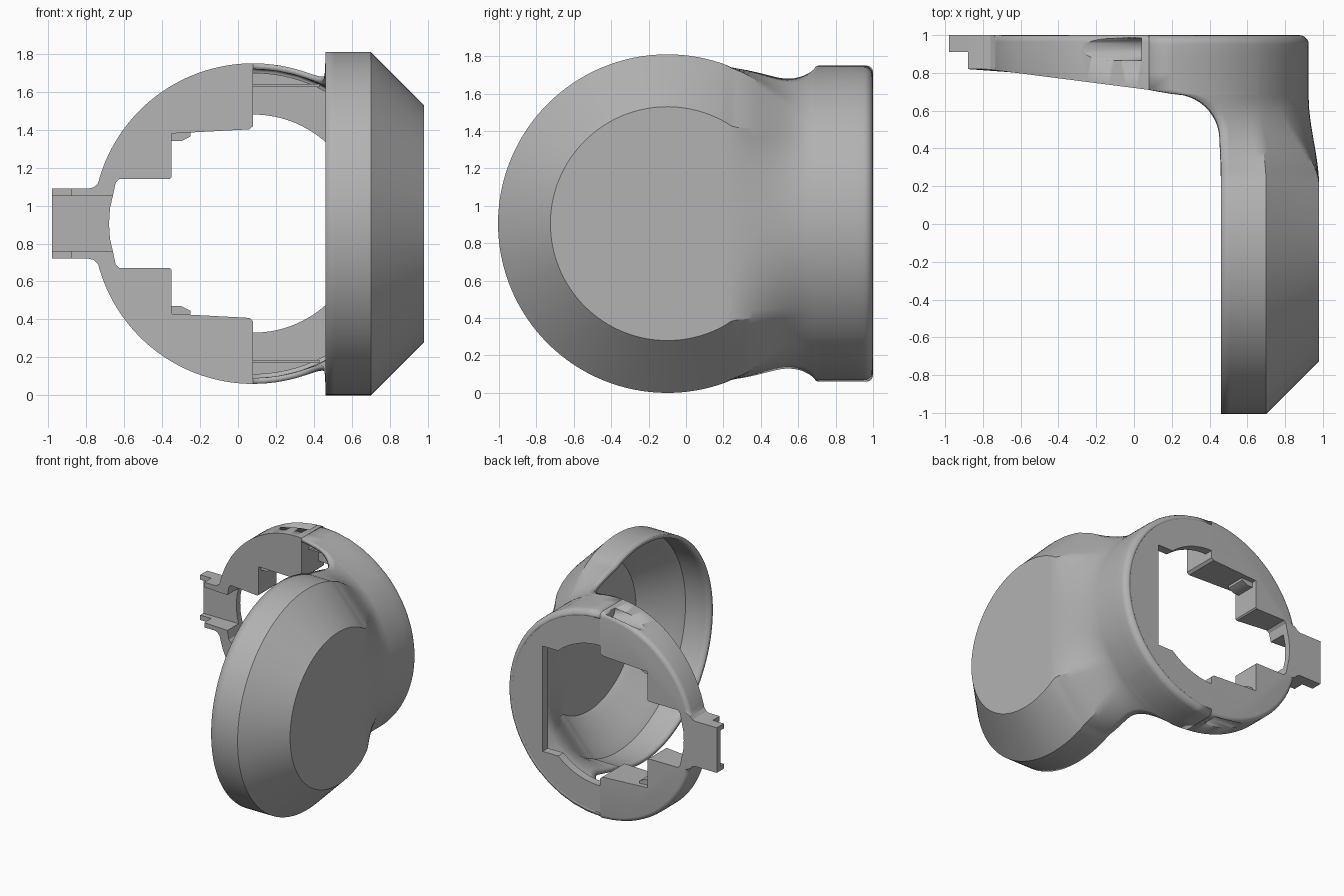
import bpy, bmesh, math
from math import sin, cos, pi, sqrt, acos, radians
from mathutils import Matrix

if "Cube" in bpy.data.objects:
    bpy.data.objects.remove(bpy.data.objects["Cube"])

MID = 0.905          # height of the symmetry plane
CUP_R, CUP_Y = 0.905, -0.10
RING_R, RING_X = 0.845, 0.08

grey = bpy.data.materials.new("plain grey")
grey.use_nodes = True
grey.diffuse_color = (0.45, 0.45, 0.45, 1)
grey.node_tree.nodes["Principled BSDF"].inputs["Base Color"].default_value = (0.45, 0.45, 0.45, 1)


def lerp(a, b, t):
    return a + (b - a) * t


def finish(bm, name, mirror=True):
    """Turn a bmesh into an object centred on the symmetry plane."""
    me = bpy.data.meshes.new(name)
    bm.to_mesh(me)
    bm.free()
    me.materials.append(grey)
    ob = bpy.data.objects.new(name, me)
    ob.location.z = MID
    bpy.context.collection.objects.link(ob)
    bpy.ops.object.select_all(action='DESELECT')
    ob.select_set(True)
    bpy.context.view_layer.objects.active = ob
    bpy.ops.object.shade_smooth_by_angle(angle=radians(28))
    if mirror:
        m = ob.modifiers.new("mirror", 'MIRROR')
        m.use_axis = (False, False, True)
        m.merge_threshold = 0.0005
    return ob


def prism(name, outline, front, back=1.0, round_back=0, mirror=True):
    """Extrude an x-z outline along y; front is a function of x."""
    bm = bmesh.new()
    rear = [bm.verts.new((x, back, z)) for x, z in outline]
    fore = [bm.verts.new((x, front(x), z)) for x, z in outline]
    bm.faces.new(rear)
    bm.faces.new(fore[::-1])
    n = len(outline)
    for i in range(n):
        j = (i + 1) % n
        bm.faces.new((rear[j], rear[i], fore[i], fore[j]))
    bm.faces.remove
    inner = [f for f in bm.faces if all(abs(v.co.z) < 1e-5 for v in f.verts)]
    bmesh.ops.recalc_face_normals(bm, faces=bm.faces[:])
    bmesh.ops.delete(bm, geom=inner, context='FACES_ONLY')
    if round_back:
        def on_rim(v):
            return v.co.y > back - 1e-4 and abs(math.hypot(v.co.x - RING_X, v.co.z) - RING_R) < 1e-4
        edges = [e for e in bm.edges if all(on_rim(v) for v in e.verts)]
        bmesh.ops.bevel(bm, geom=edges, offset=round_back, segments=4,
                        profile=0.5, affect='EDGES')
    return finish(bm, name, mirror)


def box(name, x0, x1, z0, z1, y0, y1=1.0):
    return prism(name, [(x0, z0), (x1, z0), (x1, z1), (x0, z1)], lambda x: y0, y1)


def arc(r, a0, a1, n):
    return [(RING_X + r * cos(lerp(a0, a1, i / n)), r * sin(lerp(a0, a1, i / n)))
            for i in range(n + 1)]


# Cup shell flowing into the ring wall: one grid of matching half sections
NA, NB, NC = 5, 10, 12


def cup_radius(x):
    return CUP_R - max(0, x - 0.70)


def rim_x(y):
    if y <= 0.47:
        return 0.46
    if y < 0.69:
        return 0.20 + 0.26 * sqrt(1 - ((y - 0.47) / 0.22) ** 2)
    return lerp(0.20, RING_X, min(1, (y - 0.69) / 0.02))


def cup_profile(start):
    xs = [lerp(start, 0.70, i / NA) for i in range(NA)]
    xs += [lerp(0.70, 0.98, i / NB) for i in range(NB)]
    pts = [(x, cup_radius(x)) for x in xs]
    return pts + [(0.98, 0.625 * (1 - i / NC)) for i in range(NC + 1)]


def neck_section(y, r):
    start = rim_x(y)
    d = min(y, 0.25) - CUP_Y
    h_face = sqrt(0.625 ** 2 - d * d)
    cup = [(x, sqrt(cup_radius(x) ** 2 - d * d)) for x, _ in cup_profile(start)[:NA + NB]]
    cup += [(0.98, h_face * (1 - i / NC)) for i in range(NC + 1)]
    a0, a1, a2 = acos((start - RING_X) / RING_R), radians(47), radians(34)
    angles = [lerp(a0, a1, i / NA) for i in range(NA)]
    angles += [lerp(a1, a2, i / NB) for i in range(NB)]
    angles += [lerp(a2, 0, i / NC) for i in range(NC + 1)]
    u = min(1, max(0, (y - 0.20) / 0.47))
    t = u * u * (3 - 2 * u)
    return [(lerp(p[0], RING_X + r * cos(a), t), y, lerp(p[1], r * sin(a), t))
            for p, a in zip(cup, angles)]


rows = []
for k in range(33):
    f = pi / 2 * k / 32
    rows.append([(x, CUP_Y - r * cos(f), r * sin(f)) for x, r in cup_profile(0.46)])
levels = [lerp(CUP_Y, 0.47, i / 20) for i in range(1, 21)]
levels += [0.47 + 0.22 * sin(pi / 2 * i / 12) for i in range(1, 13)]
levels += [0.70, 0.71, 0.80, 0.88]
rows += [neck_section(y, RING_R) for y in levels]
for k in range(6):
    a = pi / 2 * k / 5
    rows.append(neck_section(0.95 + 0.05 * sin(a), RING_R - 0.05 + 0.05 * cos(a)))

bm = bmesh.new()
grid = [[bm.verts.new(p) for p in row] for row in rows]
for r0, r1 in zip(grid, grid[1:]):
    for i in range(len(r0) - 1):
        bm.faces.new((r0[i], r0[i + 1], r1[i + 1], r1[i]))
bmesh.ops.remove_doubles(bm, verts=bm.verts[:], dist=0.0003)
bmesh.ops.recalc_face_normals(bm, faces=bm.faces[:])
if max(bm.faces, key=lambda f: f.calc_center_median().x).normal.x < 0:
    bmesh.ops.reverse_faces(bm, faces=bm.faces[:])
shell = finish(bm, "cup_shell")
wall = shell.modifiers.new("wall", 'SOLIDIFY')
wall.thickness = 0.03
wall.offset = -1

# Back plate closing the ring, with a round opening cut straight on one side
chord = sqrt(0.575 ** 2 - 0.38 ** 2)
opening = [(0.60, 0), (0.60, chord)] + arc(0.575, acos(0.38 / 0.575), pi / 2, 14)
prism("back_plate", opening + arc(RING_R - 0.05, pi / 2, 0, 32), lambda x: 0.93)


# Thick tapered half ring with a stepped opening
def taper(x):
    return min(0.82, 0.71 + (RING_X - x) * 0.128)


end = pi - math.asin(0.215 / RING_R)
outline = arc(RING_R, pi / 2, end, 36)
outline += [(-0.76, 0.192), (-0.785, 0.185), (-0.88, 0.185), (-0.88, 0.145),
            (-0.66, 0.145), (-0.645, 0.215), (-0.625, 0.235), (-0.36, 0.235),
            (-0.35, 0.245), (-0.35, 0.475), (0.06, 0.497), (RING_X, 0.515)]
half_ring = prism("half_ring", outline, taper, round_back=0.035)

# Scooped grooves running into the screw seats
bm = bmesh.new()
bmesh.ops.create_cone(bm, cap_ends=True, segments=32, radius1=0.06, radius2=0.06, depth=0.50,
                      matrix=Matrix.Translation((-0.21, 0.925, 0.83)) @ Matrix.Rotation(pi / 2, 4, 'Y'))
cutter = finish(bm, "groove_cutter", mirror=False)
cutter.hide_render = True
cut = half_ring.modifiers.new("groove", 'BOOLEAN')
cut.operation = 'DIFFERENCE'
cut.solver = 'EXACT'
cut.object = cutter
bpy.context.view_layer.objects.active = half_ring
bpy.ops.object.modifier_move_to_index(modifier="groove", index=0)
bpy.ops.object.modifier_apply(modifier="groove")
bpy.data.objects.remove(cutter)

# Side tab: recessed floor between two flanges
floor = [(-0.98, 0), (-0.68, 0), (-0.675, 0.08), (-0.66, 0.145), (-0.98, 0.145)]
prism("tab_floor", floor, lambda x: 0.95)
box("tab_flange", -0.98, -0.88, 0.145, 0.185, 0.91)

# Small clips and ledges inside the opening
prism("clip", [(-0.35, 0.435), (-0.30, 0.435), (-0.25, 0.46), (-0.25, 0.482), (-0.35, 0.477)],
      lambda x: 0.80, 0.96)
box("inner_ledge", 0.08, 0.43, 0.72, 0.735, 0.80, 0.94)
